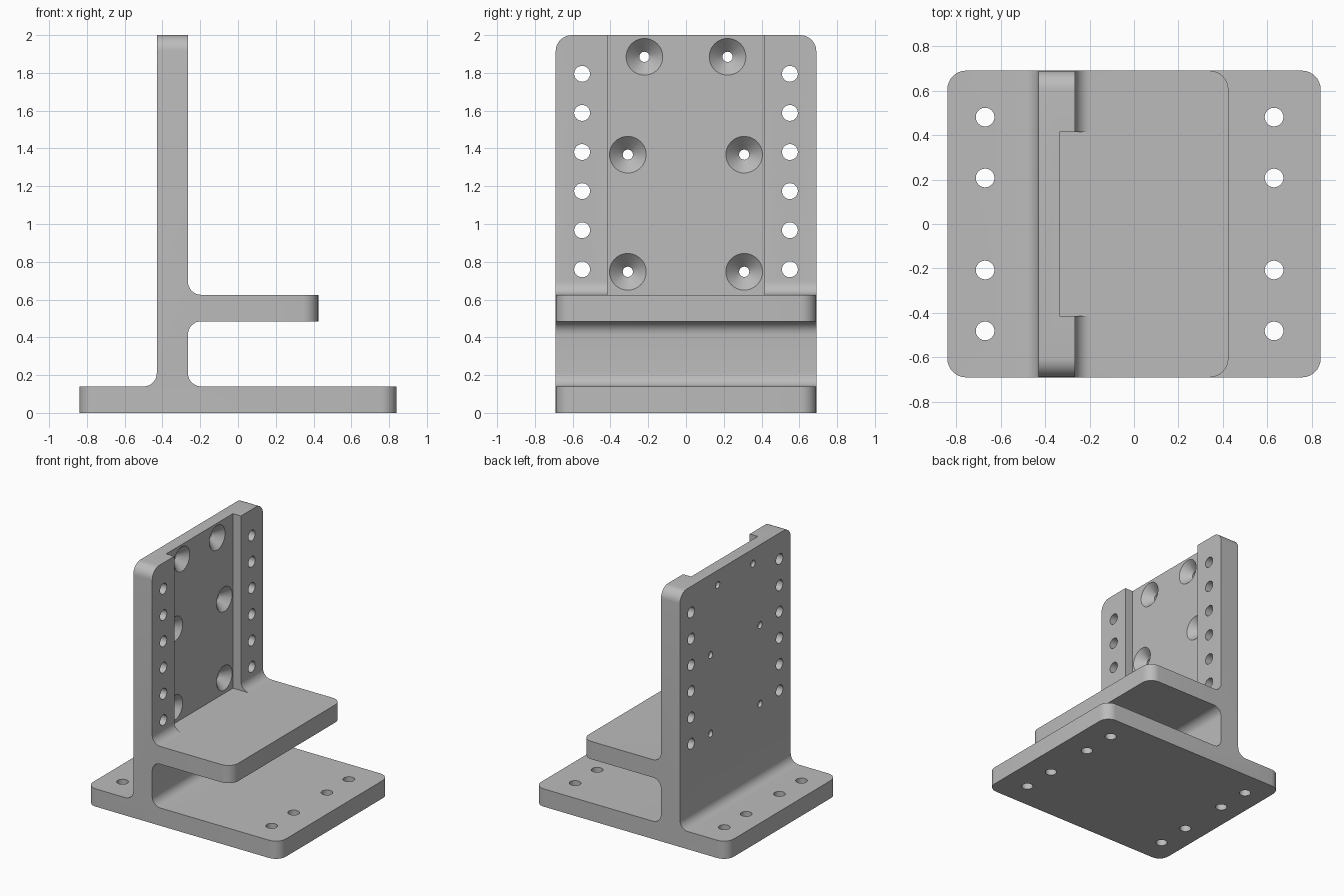
import bpy, bmesh, math
from mathutils import Matrix, Vector

cube = bpy.data.objects.get("Cube")
if cube:
    bpy.data.objects.remove(cube, do_unlink=True)

HALF_X, HALF_Y, TOP = 0.84, 0.69, 2.0
WALL_BACK, WALL_FRONT = -0.43, -0.265
BASE_TOP, SHELF_LOW, SHELF_TOP, SHELF_END = 0.14, 0.485, 0.625, 0.425
POCKET_X = -0.335
FILLET, ROUND = 0.07, 0.085

# Material
grey = bpy.data.materials.new("machined_grey")
grey.use_nodes = True
colour = (0.5, 0.5, 0.5, 1)
grey.diffuse_color = colour
grey.node_tree.nodes["Principled BSDF"].inputs["Base Color"].default_value = colour


def make_object(name, bm):
    bmesh.ops.recalc_face_normals(bm, faces=bm.faces)
    mesh = bpy.data.meshes.new(name)
    bm.to_mesh(mesh)
    bm.free()
    mesh.materials.append(grey)
    obj = bpy.data.objects.new(name, mesh)
    bpy.context.collection.objects.link(obj)
    return obj


def filleted(corners, steps=8):
    """Replace each marked right-angle corner with an arc."""
    points = []
    for i, (x, z, r) in enumerate(corners):
        p = Vector((x, z))
        if not r:
            points.append(p)
            continue
        a = (Vector(corners[i - 1][:2]) - p).normalized()
        b = (Vector(corners[(i + 1) % len(corners)][:2]) - p).normalized()
        for k in range(steps + 1):
            t = math.pi / 2 * k / steps
            points.append(p + r * (a + b) - r * (b * math.cos(t) + a * math.sin(t)))
    return points


def add_cylinder(bm, centre, axis, r1, r2, depth):
    turn = Vector((0, 0, 1)).rotation_difference(Vector(axis)).to_matrix().to_4x4()
    bmesh.ops.create_cone(bm, cap_ends=True, segments=40, radius1=r1, radius2=r2,
                          depth=depth, matrix=Matrix.Translation(centre) @ turn)


def cut(target, bm):
    cutter = make_object("cutter", bm)
    cutter.hide_render = True
    mod = target.modifiers.new("cut", "BOOLEAN")
    mod.operation, mod.solver, mod.object = "DIFFERENCE", "EXACT", cutter
    bpy.context.view_layer.objects.active = target
    bpy.ops.object.modifier_apply(modifier=mod.name)
    bpy.data.objects.remove(cutter, do_unlink=True)


# Bracket body: base, upright wall and shelf as one extruded profile
profile = filleted([
    (-HALF_X, 0, 0), (HALF_X, 0, 0), (HALF_X, BASE_TOP, 0),
    (WALL_FRONT, BASE_TOP, FILLET), (WALL_FRONT, SHELF_LOW, FILLET),
    (SHELF_END, SHELF_LOW, 0), (SHELF_END, SHELF_TOP, 0),
    (WALL_FRONT, SHELF_TOP, FILLET), (WALL_FRONT, TOP, 0),
    (WALL_BACK, TOP, 0), (WALL_BACK, BASE_TOP, FILLET), (-HALF_X, BASE_TOP, 0)])
bm = bmesh.new()
face = bm.faces.new([bm.verts.new((p.x, -HALF_Y, p.y)) for p in profile])
grown = bmesh.ops.extrude_face_region(bm, geom=[face])["geom"]
bmesh.ops.translate(bm, vec=(0, 2 * HALF_Y, 0),
                    verts=[g for g in grown if isinstance(g, bmesh.types.BMVert)])
bmesh.ops.recalc_face_normals(bm, faces=bm.faces)

# Round the outer plate corners


def is_outer(edge):
    a, b = (v.co for v in edge.verts)
    mid = (a + b) / 2
    if abs(a.y - b.y) > 0.01:
        return False
    ends = (HALF_X, -HALF_X, SHELF_END)
    return mid.z > TOP - 0.001 or (abs(a.x - b.x) < 0.001 and
                                   any(abs(mid.x - e) < 0.001 for e in ends))


bmesh.ops.bevel(bm, geom=[e for e in bm.edges if is_outer(e)], offset=ROUND,
                offset_type="OFFSET", segments=8, profile=0.5, affect="EDGES")
bracket = make_object("bracket_body", bm)

# Shallow channel down the front of the wall
bm = bmesh.new()
low, high, front = SHELF_TOP - 0.0005, TOP + 0.1, WALL_FRONT + FILLET + 0.005
bmesh.ops.create_cube(bm, size=1, matrix=Matrix.Translation(
    ((POCKET_X + front) / 2, 0, (low + high) / 2))
    @ Matrix.Diagonal((front - POCKET_X, 0.83, high - low, 1)))
cut(bracket, bm)

# Through holes in wall and base, and the countersink seats
holes, seats = bmesh.new(), bmesh.new()
wall_mid = (WALL_BACK + WALL_FRONT) / 2
for side in (-1, 1):
    for i in range(6):
        add_cylinder(holes, (wall_mid, side * 0.55, 0.76 + i * 0.207), (1, 0, 0),
                     0.042, 0.042, 0.4)
    for x in (-0.67, 0.63):
        for y in (0.207, 0.481):
            add_cylinder(holes, (x, side * y, BASE_TOP / 2), (0, 0, 1),
                         0.042, 0.042, 0.3)
    for y, z in ((0.22, 1.885), (0.308, 1.367), (0.308, 0.747)):
        add_cylinder(holes, (wall_mid, side * y, z), (1, 0, 0), 0.027, 0.027, 0.4)
        add_cylinder(seats, (POCKET_X - 0.0335, side * y, z), (1, 0, 0),
                     0.02, 0.107, 0.087)
cut(bracket, holes)
cut(bracket, seats)

# Smooth fillets and holes, keep machined edges crisp
bpy.ops.object.select_all(action="DESELECT")
bracket.select_set(True)
bpy.context.view_layer.objects.active = bracket
bpy.ops.object.shade_smooth_by_angle(angle=math.radians(30))
